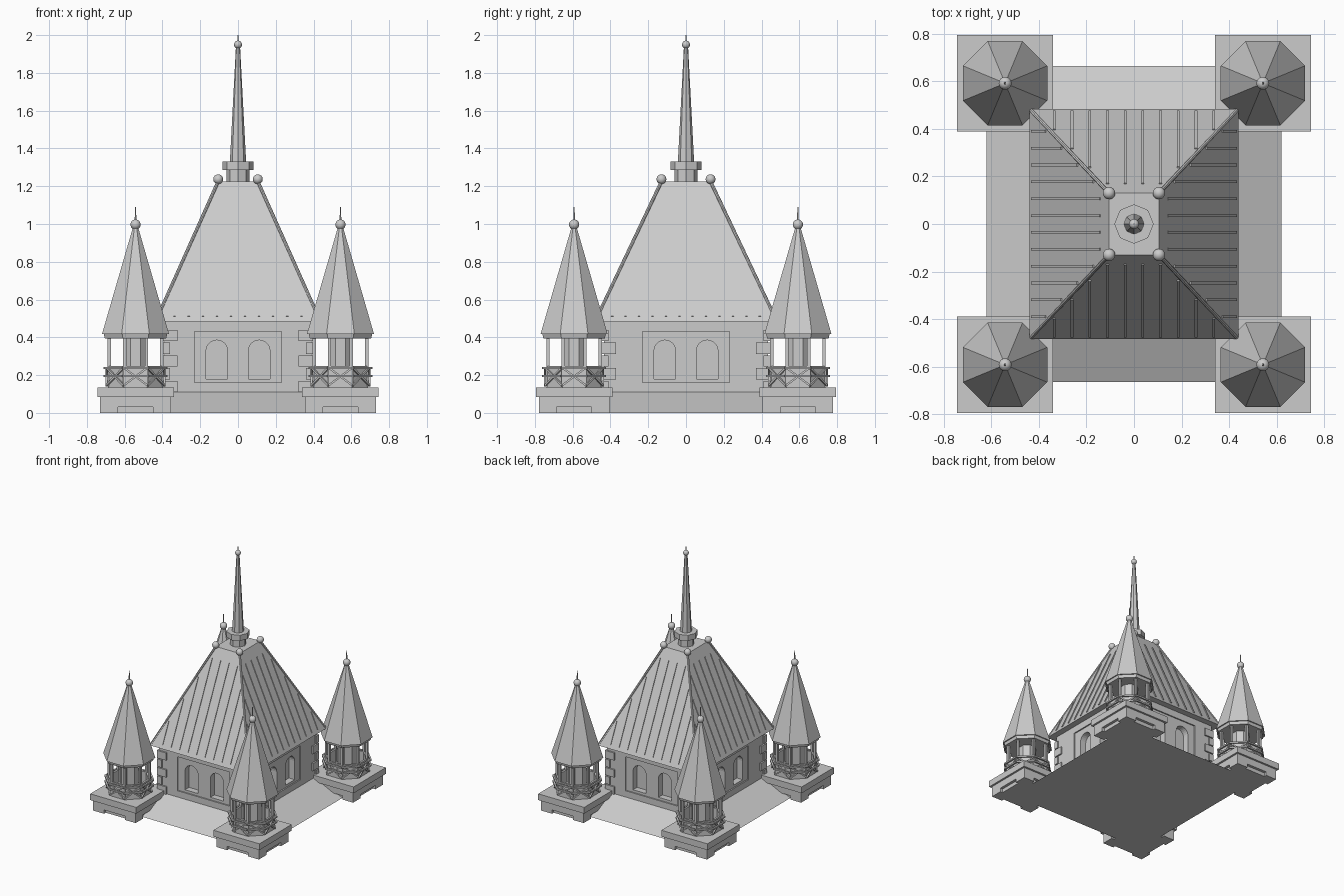
import bpy, bmesh, math
from mathutils import Matrix, Vector

cube = bpy.data.objects.get("Cube")
if cube:
    bpy.data.objects.remove(cube, do_unlink=True)

STONE = (0.6, 0.6, 0.6, 1)
stone = bpy.data.materials.new("grey stone")
stone.use_nodes = True
stone.diffuse_color = STONE
stone.node_tree.nodes["Principled BSDF"].inputs["Base Color"].default_value = STONE

WALL = Vector((0.39, 0.435))      # wall half sizes
EAVE = Vector((0.44, 0.485))      # roof half sizes at the eave
DECK = Vector((0.105, 0.13))      # roof half sizes at the top
EAVE_Z, DECK_Z = 0.485, 1.225
CORNERS = [(sx, sy) for sx in (-1, 1) for sy in (-1, 1)]


def make(name, bm, smooth=False):
    bmesh.ops.recalc_face_normals(bm, faces=bm.faces)
    mesh = bpy.data.meshes.new(name)
    bm.to_mesh(mesh)
    bm.free()
    mesh.materials.append(stone)
    for p in mesh.polygons:
        p.use_smooth = smooth
    obj = bpy.data.objects.new(name, mesh)
    bpy.context.collection.objects.link(obj)
    return obj


def box(bm, lo, hi):
    lo, hi = Vector(lo), Vector(hi)
    m = Matrix.Translation((lo + hi) / 2) @ Matrix.Diagonal((*(hi - lo), 1))
    bmesh.ops.create_cube(bm, size=1, matrix=m)


def bar(bm, a, b, w, d):
    a, b = Vector(a), Vector(b)
    rot = (b - a).to_track_quat('Z', 'Y').to_matrix().to_4x4()
    m = Matrix.Translation((a + b) / 2) @ rot @ Matrix.Diagonal((w, d, (b - a).length, 1))
    bmesh.ops.create_cube(bm, size=1, matrix=m)


def frustum(bm, half0, z0, half1, z1):
    rings = [[bm.verts.new((x * h[0], y * h[1], z)) for x, y in ((-1, -1), (1, -1), (1, 1), (-1, 1))]
             for h, z in ((half0, z0), (half1, z1))]
    for i in range(4):
        j = (i + 1) % 4
        bm.faces.new((rings[0][i], rings[0][j], rings[1][j], rings[1][i]))
    bm.faces.new(rings[0][::-1])
    bm.faces.new(rings[1])


def ring_point(i, r, z, turn):
    a = (i + turn) * math.tau / 8
    return Vector((r * math.cos(a), r * math.sin(a), z))


def turned(bm, profile, turn=0.5):
    """Eight-sided body from (radius, height) pairs, capped at both ends."""
    rings = [[bm.verts.new(ring_point(i, r, z, turn)) for i in range(8)] for r, z in profile]
    for lower, upper in zip(rings, rings[1:]):
        for i in range(8):
            j = (i + 1) % 8
            bm.faces.new((lower[i], lower[j], upper[j], upper[i]))
    bm.faces.new(rings[0][::-1])
    bm.faces.new(rings[-1])


def ball(name, loc, r):
    bm = bmesh.new()
    bmesh.ops.create_uvsphere(bm, u_segments=20, v_segments=12, radius=r,
                              matrix=Matrix.Translation(loc))
    return make(name, bm, True)


def side_matrix(k):
    """Moves a front-facing part onto wall k, with y = 0 on the wall surface."""
    return Matrix.Rotation(k * math.pi / 2, 4, 'Z') @ Matrix.Translation((0, -WALL[1 - k % 2], 0))


# Sloping base
bm = bmesh.new()
frustum(bm, (0.62, 0.665), 0, WALL, 0.11)
make("base_skirt", bm)

# Walls with sunken panels and arched niches
bm = bmesh.new()
box(bm, (-WALL.x, -WALL.y, 0.05), (WALL.x, WALL.y, EAVE_Z + 0.005))
walls = make("walls", bm)

panels, niches = bmesh.new(), bmesh.new()
for k in range(4):
    before = len(panels.verts)
    box(panels, (-0.23, -0.05, 0.16), (0.23, 0.01, 0.43))
    panels.verts.ensure_lookup_table()
    bmesh.ops.transform(panels, matrix=side_matrix(k), verts=panels.verts[before:])
    for cx in (-0.112, 0.112):
        outline = [(cx - 0.057, 0.18), (cx + 0.057, 0.18)]
        outline += [(cx + 0.057 * math.cos(t * math.pi / 12), 0.328 + 0.057 * math.sin(t * math.pi / 12))
                    for t in range(13)]
        face = niches.faces.new([niches.verts.new(side_matrix(k) @ Vector((x, -0.05, z)))
                                 for x, z in outline])
        depth = side_matrix(k).to_3x3() @ Vector((0, 0.11, 0))
        grown = bmesh.ops.extrude_face_region(niches, geom=[face], use_keep_orig=True)
        bmesh.ops.translate(niches, vec=depth,
                            verts=[g for g in grown["geom"] if isinstance(g, bmesh.types.BMVert)])
for name, cutter_bm in (("panel_cutter", panels), ("niche_cutter", niches)):
    cutter = make(name, cutter_bm)
    cutter.hide_render = True
    mod = walls.modifiers.new(name, 'BOOLEAN')
    mod.operation, mod.solver, mod.object = 'DIFFERENCE', 'EXACT', cutter
    bpy.context.view_layer.objects.active = walls
    bpy.ops.object.modifier_apply(modifier=name)
    bpy.data.objects.remove(cutter, do_unlink=True)

# Alternating corner stones
bm = bmesh.new()
for sx, sy in CORNERS:
    for i in range(5):
        z = 0.11 + 0.0675 * i
        inner = (0.32, 0.41) if i % 2 == 0 else (0.36, 0.37)
        xs = sorted((sx * inner[0], sx * (WALL.x + 0.012)))
        ys = sorted((sy * inner[1], sy * (WALL.y + 0.012)))
        box(bm, (xs[0], ys[0], z), (xs[1], ys[1], z + 0.06))
make("corner_stones", bm)

# Main roof
bm = bmesh.new()
frustum(bm, EAVE, EAVE_Z, DECK, DECK_Z)
make("main_roof", bm)

# Hip rolls along the roof corners
bm = bmesh.new()
for sx, sy in CORNERS:
    a = Vector((sx * (EAVE.x - 0.008), sy * (EAVE.y - 0.008), EAVE_Z + 0.008))
    b = Vector((sx * DECK.x, sy * DECK.y, DECK_Z))
    m = Matrix.Translation((a + b) / 2) @ (b - a).to_track_quat('Z', 'Y').to_matrix().to_4x4()
    bmesh.ops.create_cone(bm, cap_ends=True, segments=8, radius1=0.009, radius2=0.009,
                          depth=(b - a).length, matrix=m)
make("hip_rolls", bm)

# Raised seams on every roof slope
bm = bmesh.new()
for axis, count, pitch in ((0, 10, 0.0745), (1, 12, 0.071)):
    out = 1 - axis

    def on_slope(u, z, side):
        p = Vector((0, 0, z))
        t = (z - EAVE_Z) / (DECK_Z - EAVE_Z)
        p[axis], p[out] = u, side * (EAVE[out] + (DECK[out] - EAVE[out]) * t)
        return p

    for i in range(count):
        u = (i - (count - 1) / 2) * pitch
        hip = EAVE_Z + (EAVE[axis] - abs(u)) / (EAVE[axis] - DECK[axis]) * (DECK_Z - EAVE_Z)
        for side in (-1, 1):
            bar(bm, on_slope(u, 0.51, side), on_slope(u, min(hip - 0.043, 1.145), side), 0.011, 0.011)
make("roof_seams", bm)

for sx, sy in CORNERS:
    ball("roof_corner_ball", (sx * DECK.x, sy * DECK.y, 1.237), 0.026)

# Central spire
bm = bmesh.new()
turned(bm, [(0.06, 1.22), (0.06, 1.285), (0.083, 1.285), (0.083, 1.33),
            (0.043, 1.33), (0.011, 1.94)], 0)
turned(bm, [(0.004, 1.94), (0.002, 2.0)])
make("central_spire", bm)
ball("spire_ball", (0, 0, 1.95), 0.021)

# Corner turret, made once around the origin
parts = []
bm = bmesh.new()
box(bm, (-0.2025, -0.2025, 0.085), (0.2025, 0.2025, 0.135))
box(bm, (-0.187, -0.187, 0.03), (0.187, 0.187, 0.085))
box(bm, (-0.165, -0.165, 0), (0.165, 0.165, 0.03))
for sx, sy in CORNERS:
    xs, ys = sorted((sx * 0.092, sx * 0.187)), sorted((sy * 0.092, sy * 0.187))
    box(bm, (xs[0], ys[0], 0), (xs[1], ys[1], 0.03))
parts.append(make("turret_plinth", bm))

bm = bmesh.new()
turned(bm, [(0.158, 0.135), (0.158, 0.248), (0.142, 0.248), (0.142, 0.15), (0.068, 0.15), (0.068, 0.4)])
parts.append(make("turret_core_and_parapet", bm))

bm = bmesh.new()
for i in range(8):
    bar(bm, ring_point(i, 0.15, 0.14, 0.5), ring_point(i, 0.15, 0.41, 0.5), 0.017, 0.017)
    for z in (0.195, 0.238):
        bar(bm, ring_point(i, 0.177, z, 0.5), ring_point(i + 1, 0.177, z, 0.5), 0.012, 0.012)
    for z0, z1 in ((0.145, 0.24), (0.24, 0.145)):
        bar(bm, ring_point(i, 0.166, z0, 0.5), ring_point(i + 1, 0.166, z1, 0.5), 0.01, 0.01)
parts.append(make("turret_posts_and_railing", bm))

bm = bmesh.new()
turned(bm, [(0.176, 0.395), (0.182, 0.418), (0.192, 0.418), (0.014, 0.985)])
turned(bm, [(0.006, 0.98), (0.003, 1.09)])
parts.append(make("turret_roof", bm))
parts.append(ball("turret_ball", (0, 0, 0.997), 0.027))

# Place the turret on all four corners
for n, (sx, sy) in enumerate(CORNERS):
    for part in parts:
        obj = part
        if n:
            obj = part.copy()
            bpy.context.collection.objects.link(obj)
        obj.location = (sx * 0.5425, sy * 0.5925, 0)
